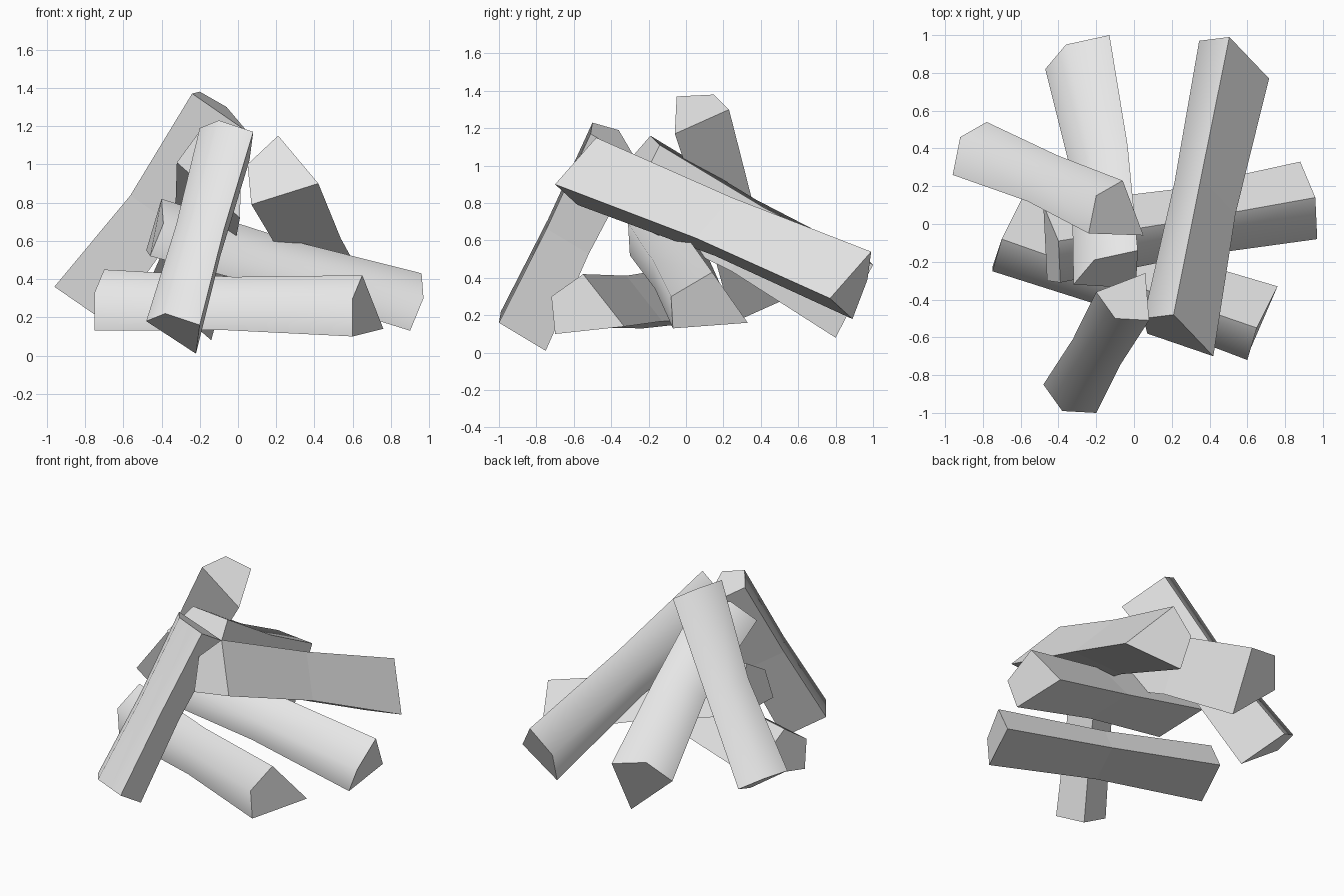
import bpy
import bmesh
from mathutils import Vector

cube = bpy.data.objects.get("Cube")
if cube:
    bpy.data.objects.remove(cube, do_unlink=True)

# One pale grey for all of the wood
wood = bpy.data.materials.new("pale_grey_wood")
wood.use_nodes = True
grey = (0.8, 0.8, 0.8, 1.0)
wood.diffuse_color = grey
wood.node_tree.nodes["Principled BSDF"].inputs["Base Color"].default_value = grey


def split_log(name, profile, axis, bend=(0, 0, 0), waist=0.87):
    """Split log: profile is three bark corners, then the inner wedge corner."""
    axis, bend = Vector(axis), Vector(bend)
    corners = [Vector(p) for p in profile]
    centre = sum(corners, Vector()) / len(corners)
    bm = bmesh.new()

    # Both ends and a slightly narrower, bent middle
    rings = []
    for t, scale, shift in ((0, 1, 0), (0.5, waist, 1), (1, 1, 0)):
        middle = centre + axis * t + bend * shift
        rings.append([bm.verts.new(middle + (p - centre) * scale) for p in corners])

    # Rounded bark is smooth, the split sides stay flat
    count = len(corners)
    for low, high in zip(rings, rings[1:]):
        for i in range(count):
            j = (i + 1) % count
            face = bm.faces.new((low[i], low[j], high[j], high[i]))
            face.smooth = i < 2

    # Sawn ends
    bm.faces.new(rings[0])
    bm.faces.new(rings[-1])
    bmesh.ops.recalc_face_normals(bm, faces=bm.faces)

    mesh = bpy.data.meshes.new(name)
    bm.to_mesh(mesh)
    bm.free()
    mesh.materials.append(wood)
    log = bpy.data.objects.new(name, mesh)
    bpy.context.scene.collection.objects.link(log)
    return log


# Logs leaning up to the middle of the pile
split_log("front_leaning_log",
          [(-.48, -.85, .18), (-.38, -.99, .22), (-.2, -1, .16), (-.22, -.75, .01)],
          axis=(.28, .49, 1.01), waist=.9)
split_log("left_leaning_log",
          [(.07, -.58, .79), (.05, -.5, 1), (.21, -.48, 1.15), (.42, -.7, .9)],
          axis=(.295, 1.47, -.61), bend=(0, 0, .01))
split_log("back_leaning_log",
          [(-.47, .82, .37), (-.36, .95, .52), (-.13, 1, .47), (-.14, .8, .08)],
          axis=(.15, -1.14, .64), bend=(.04, 0, 0))
split_log("right_leaning_log",
          [(-.24, -.05, 1.37), (-.2, .15, 1.38), (-.06, .23, 1.3), (.05, -.06, 1.17)],
          axis=(-.72, .31, -1.01), bend=(.02, 0, -.02))

# Logs lying across the bottom of the pile
split_log("upper_cross_log",
          [(.96, .14, .43), (.97, -.08, .3), (.9, -.07, .13), (.88, .33, .16)],
          axis=(-1.36, -.23, .39))
split_log("lower_cross_log",
          [(.65, -.55, .42), (.6, -.72, .3), (.6, -.7, .1), (.76, -.33, .14)],
          axis=(-1.35, .47, .03))
